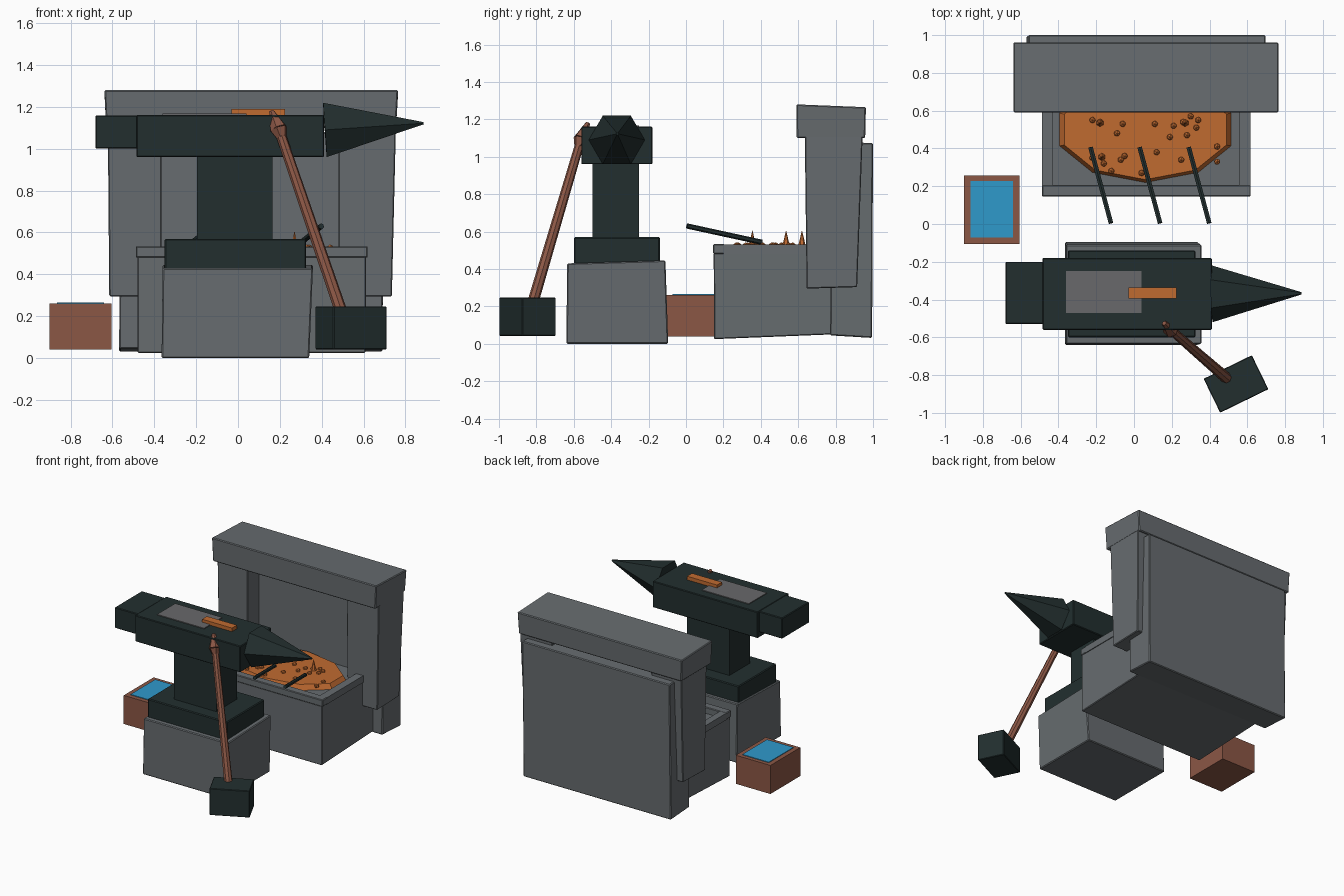
import bpy, bmesh, math
from mathutils import Vector, Matrix

if "Cube" in bpy.data.objects:
    bpy.data.objects.remove(bpy.data.objects["Cube"])


def material(name, rgb):
    m = bpy.data.materials.new(name)
    m.diffuse_color = (*rgb, 1)
    m.use_nodes = True
    m.node_tree.nodes["Principled BSDF"].inputs["Base Color"].default_value = m.diffuse_color
    return m


STONE = material("grey stone", (0.135, 0.15, 0.16))
STEEL = material("dark steel", (0.016, 0.028, 0.028))
FACE = material("worn steel", (0.14, 0.14, 0.145))
WOOD = material("brown wood", (0.26, 0.095, 0.06))
GLOW = material("glowing orange", (0.53, 0.145, 0.03))
WATER = material("blue water", (0.028, 0.32, 0.6))


def finish(name, bm, mat, bevel=0):
    bmesh.ops.recalc_face_normals(bm, faces=bm.faces)
    me = bpy.data.meshes.new(name)
    bm.to_mesh(me)
    bm.free()
    me.materials.append(mat)
    ob = bpy.data.objects.new(name, me)
    bpy.context.collection.objects.link(ob)
    if bevel:
        mod = ob.modifiers.new("chipped edge", "BEVEL")
        mod.width, mod.segments = bevel, 1
    return ob


def block(name, mat, x, y, z, top=None, bevel=0, tilt=(0, 0)):
    """Box from ranges; top = optional (x, y) ranges of the upper face;
    tilt = z rise per unit of y for the (bottom, top) faces."""
    bm = bmesh.new()
    tx, ty = top or (x, y)
    rings = []
    for (xx, yy, zz, t) in ((x, y, z[0], tilt[0]), (tx, ty, z[1], tilt[1])):
        rings.append([bm.verts.new((xx[i], yy[j], zz + t * (yy[j] - yy[0])))
                      for i, j in ((0, 0), (1, 0), (1, 1), (0, 1))])
    bm.faces.new(rings[0][::-1])
    bm.faces.new(rings[1])
    for i in range(4):
        k = (i + 1) % 4
        bm.faces.new((rings[0][i], rings[0][k], rings[1][k], rings[1][i]))
    return finish(name, bm, mat, bevel)


def rod(bm, a, b, r1, r2, sides, spin=0):
    """Tapered prism between two points."""
    a, b = Vector(a), Vector(b)
    d = b - a
    rot = d.to_track_quat('Z', 'Y').to_matrix().to_4x4()
    bmesh.ops.create_cone(bm, cap_ends=True, segments=sides, radius1=r1, radius2=r2, depth=d.length,
                          matrix=Matrix.Translation((a + b) / 2) @ rot @ Matrix.Rotation(spin, 4, 'Z'))


# Anvil on its stone
block("anvil_stone", STONE, (-0.365, 0.34), (-0.64, -0.095), (0, 0.43),
      ((-0.36, 0.358), (-0.635, -0.11)), 0.006, (0, 0.03))
block("anvil_foot", STEEL, (-0.35, 0.325), (-0.6, -0.14), (0.42, 0.57), bevel=0.006)
block("anvil_waist", STEEL, (-0.195, 0.165), (-0.5, -0.25), (0.56, 0.97))
block("anvil_body", STEEL, (-0.485, 0.412), (-0.56, -0.18), (0.96, 1.162), bevel=0.005)
block("anvil_heel", STEEL, (-0.68, -0.48), (-0.53, -0.2), (1.0, 1.16), bevel=0.005)
block("anvil_face_plate", FACE, (-0.36, 0.04), (-0.47, -0.25), (1.16, 1.168))
block("hot_bar", GLOW, (-0.03, 0.225), (-0.395, -0.335), (1.16, 1.19))
bm = bmesh.new()
rod(bm, (0.415, -0.37, 1.09), (0.887, -0.367, 1.122), 0.15, 0.006, 6)
# flat edges of the hexagon face up and down
base = min(bm.verts, key=lambda v: v.co.z)
if abs(base.co.y + 0.37) < 0.03:
    bmesh.ops.rotate(bm, verts=bm.verts, cent=(0.415, -0.37, 1.09),
                     matrix=Matrix.Rotation(math.pi / 6, 3, Vector((0.472, 0.003, 0.032)).normalized()))
finish("anvil_horn", bm, STEEL)

# Hammer leaning against the anvil
head = block("hammer_head", STEEL, (-0.142, 0.142), (-0.1, 0.1), (0.042, 0.247), bevel=0.004)
head.location = (0.54, -0.847, 0)
head.rotation_euler.z = math.radians(26)
bm = bmesh.new()
rod(bm, (0.5, -0.825, 0.2), (0.2, -0.565, 1.08), 0.03, 0.024, 8)
rod(bm, (0.208, -0.572, 1.055), (0.195, -0.56, 1.095), 0.026, 0.043, 6)
rod(bm, (0.195, -0.56, 1.095), (0.16, -0.525, 1.18), 0.043, 0.012, 6)
finish("hammer_handle", bm, WOOD)

# Quenching trough
block("water_trough", WOOD, (-0.9, -0.605), (-0.105, 0.258), (0.04, 0.26))
block("trough_water", WATER, (-0.865, -0.64), (-0.072, 0.228), (0.258, 0.265))

# Hearth with raised rim
block("hearth_body", STONE, (-0.48, 0.61), (0.15, 0.8), (0.025, 0.485),
      ((-0.48, 0.612), (0.148, 0.8)), 0.005, (0.04, 0))
block("hearth_rim_front", STONE, (-0.487, 0.618), (0.145, 0.207), (0.48, 0.533), bevel=0.005)
for name, x in (("left", (-0.487, -0.432)), ("right", (0.557, 0.618))):
    block("hearth_rim_" + name, STONE, x, (0.2, 0.79), (0.48, 0.532))

# Back wall, side pillars and hood
block("back_wall", STONE, (-0.568, 0.69), (0.77, 0.995), (0.045, 1.08),
      ((-0.56, 0.697), (0.78, 1.0)), 0.006, (-0.06, -0.03))
block("left_pillar", STONE, (-0.615, -0.365), (0.645, 0.915), (0.295, 1.13),
      ((-0.622, -0.365), (0.635, 0.945)), 0.005, (0.03, 0))
block("right_pillar", STONE, (0.48, 0.735), (0.645, 0.915), (0.295, 1.13),
      ((0.48, 0.755), (0.635, 0.945)), 0.005, (0.03, 0))
block("hood", STONE, (-0.63, 0.755), (0.592, 0.958), (1.1, 1.28),
      ((-0.638, 0.765), (0.59, 0.962)), 0.006, (0, -0.04))

# Ember bed: ten-sided flattened mound
bm = bmesh.new()
bmesh.ops.create_cone(bm, cap_ends=True, segments=10, radius1=1, radius2=0.93, depth=1,
                      matrix=Matrix.Translation((0.06, 0.5, 0.498)) @ Matrix.Diagonal((0.485, 0.285, 0.05, 1)))
if not any(abs(v.co.x - 0.06) < 0.01 for v in bm.verts):
    raise RuntimeError("unexpected mound orientation")
finish("ember_bed", bm, GLOW)

# Loose coals
coals = [(-.22, .55), (-.18, .54), (-.09, .48), (-.06, .53), (.11, .53), (.21, .52), (.19, .46),
         (.26, .54), (.3, .57), (.33, .51), (.28, .47), (.34, .55), (.44, .41), (.44, .33),
         (-.22, .35), (-.16, .32), (-.12, .28), (-.07, .34), (-.05, .36), (.04, .27), (.12, .38), (.25, .34)]
bm = bmesh.new()
for x, y in coals:
    bmesh.ops.create_icosphere(bm, subdivisions=1, radius=0.018, matrix=Matrix.Translation((x, y, 0.525)))
finish("coals", bm, GLOW)

# Small flames
bm = bmesh.new()
for x, y in ((-0.17, 0.355), (-0.18, 0.535), (0.27, 0.535), (0.1, 0.62)):
    rod(bm, (x, y, 0.515), (x, y, 0.608), 0.022, 0, 6)
finish("flames", bm, GLOW)

# Iron rods resting in the fire
for i in range(3):
    x = -0.23 + 0.26 * i
    bm = bmesh.new()
    rod(bm, (x, 0.405, 0.543), (x + 0.108, 0.005, 0.63), 0.014, 0.014, 6)
    finish("iron_rod_%d" % (i + 1), bm, STEEL)
